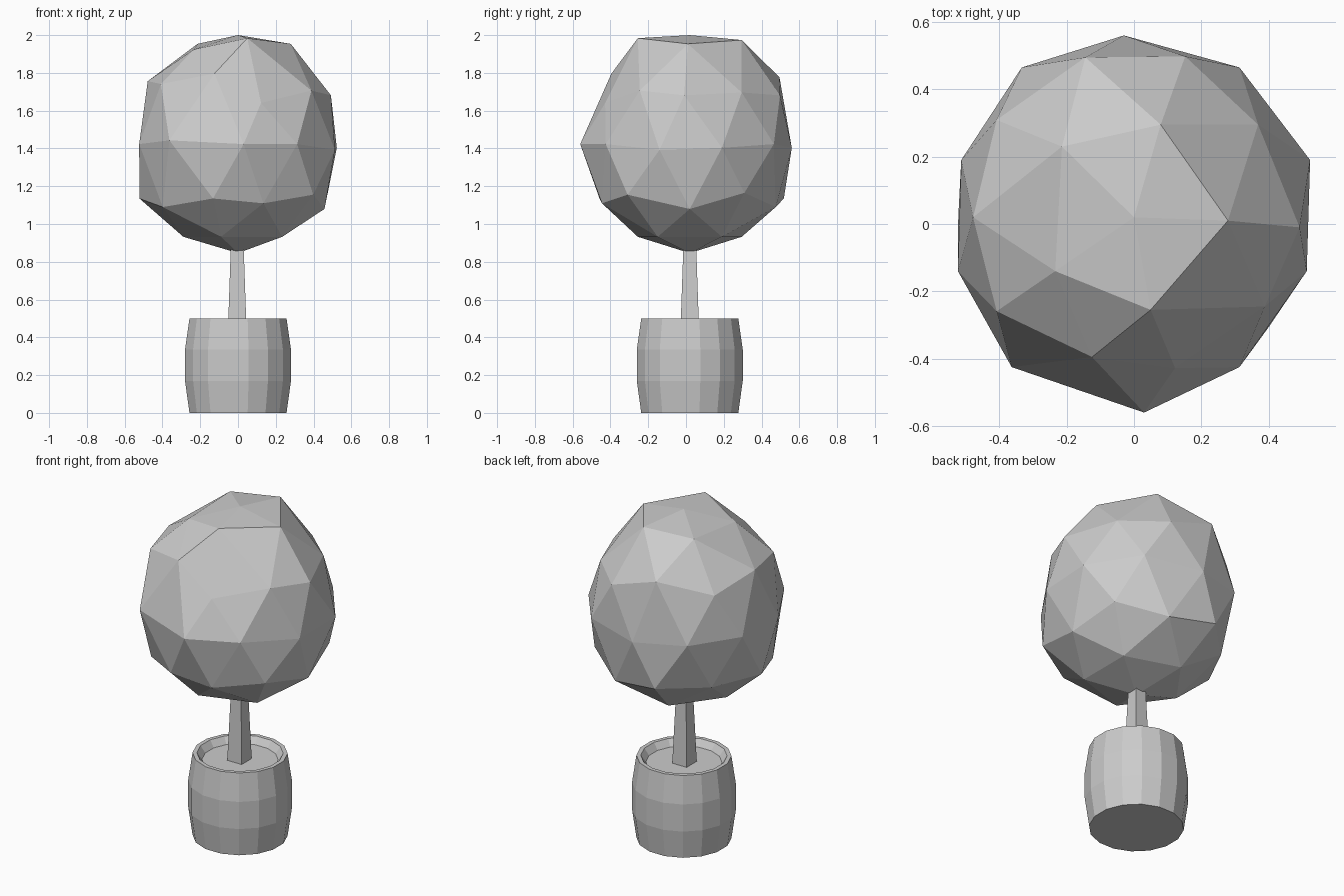
import bpy, bmesh, math
from mathutils import Vector

if "Cube" in bpy.data.objects:
    bpy.data.objects.remove(bpy.data.objects["Cube"], do_unlink=True)

grey = bpy.data.materials.new("plain grey")
grey.use_nodes = True
grey.diffuse_color = (0.6, 0.6, 0.6, 1)
grey.node_tree.nodes["Principled BSDF"].inputs["Base Color"].default_value = (0.6, 0.6, 0.6, 1)

CENTRE_Y = 0.02


def add_object(name, bm):
    """Turn a bmesh into a flat shaded object."""
    bmesh.ops.recalc_face_normals(bm, faces=bm.faces[:])
    mesh = bpy.data.meshes.new(name)
    bm.to_mesh(mesh)
    bm.free()
    mesh.materials.append(grey)
    obj = bpy.data.objects.new(name, mesh)
    bpy.context.collection.objects.link(obj)
    return obj


def lathe(name, profile, sides):
    """Stack polygon rings of (radius, height), closed at both ends."""
    bm = bmesh.new()
    rings = []
    for radius, height in profile:
        ring = []
        for i in range(sides):
            angle = math.tau * (i + 0.5) / sides
            ring.append(bm.verts.new((radius * math.cos(angle),
                                      CENTRE_Y + radius * math.sin(angle), height)))
        rings.append(ring)
    for low, high in zip(rings, rings[1:]):
        for i in range(sides):
            j = (i + 1) % sides
            bm.faces.new((low[i], low[j], high[j], high[i]))
    bm.faces.new(rings[0])
    bm.faces.new(rings[-1])
    return add_object(name, bm)


# Barrel planter with a thin rim and a sunken soil bed
lathe("barrel_planter", [(0.262, 0), (0.286, 0.17), (0.286, 0.335), (0.262, 0.5),
                         (0.238, 0.5), (0.21, 0.46)], 16)

# Square tapered trunk
trunk = lathe("trunk", [(0.069, 0.45), (0.047, 0.9)], 4)
trunk.location.x = -0.004

# Faceted foliage: a round form with its rings of corners nudged by hundredths,
# each ring listed anticlockwise from the right
NUDGES = {
    "crown": [(-1, -1, 4), (-1, 0, 6), (2, 4, 4), (0, 1, 1), (-4, 0, 7)],
    "upper": [(0, -3, 0), (-1, 0, -3), (0, 1, 0), (0, 3, 5), (-1, 0, 1),
              (-1, 0, 3), (-1, 1, 6), (2, 3, 7), (-3, 2, -4), (1, 1, -2)],
    "middle": [(0, 0, -2), (-1, 0, 0), (-3, -1, -2), (-1, 0, 0), (1, 0, 0),
               (0, 1, 0), (-4, 0, 2), (3, -3, 0), (-1, 0, 0), (-1, 1, -3)],
    "lower": [(-1, 0, -4), (0, 0, 0), (0, 1, -3), (0, 3, -3), (0, 0, 0),
              (-3, 0, -3), (-2, -1, -3), (2, -1, -3), (-1, -2, -1), (0, -4, -1)],
}


def ring_name(z):
    if abs(z) < 0.2:
        return "middle"
    if abs(z) < 0.7:
        return "upper" if z > 0 else "lower"
    return "crown" if 0 < z < 0.95 else None


bm = bmesh.new()
bmesh.ops.create_icosphere(bm, subdivisions=2, radius=1)
rings = {name: [] for name in NUDGES}
for v in bm.verts:
    name = ring_name(v.co.z)
    if name:
        rings[name].append((round(math.degrees(math.atan2(v.co.y, v.co.x))) % 360, v))
for v in bm.verts:
    v.co = Vector((v.co.x * 0.55, v.co.y * 0.55 + CENTRE_Y, v.co.z * 0.577 + 1.423))
for name, ring in rings.items():
    ring.sort(key=lambda item: item[0])
    for (angle, v), nudge in zip(ring, NUDGES[name]):
        v.co += Vector(nudge) / 100
add_object("foliage", bm)
